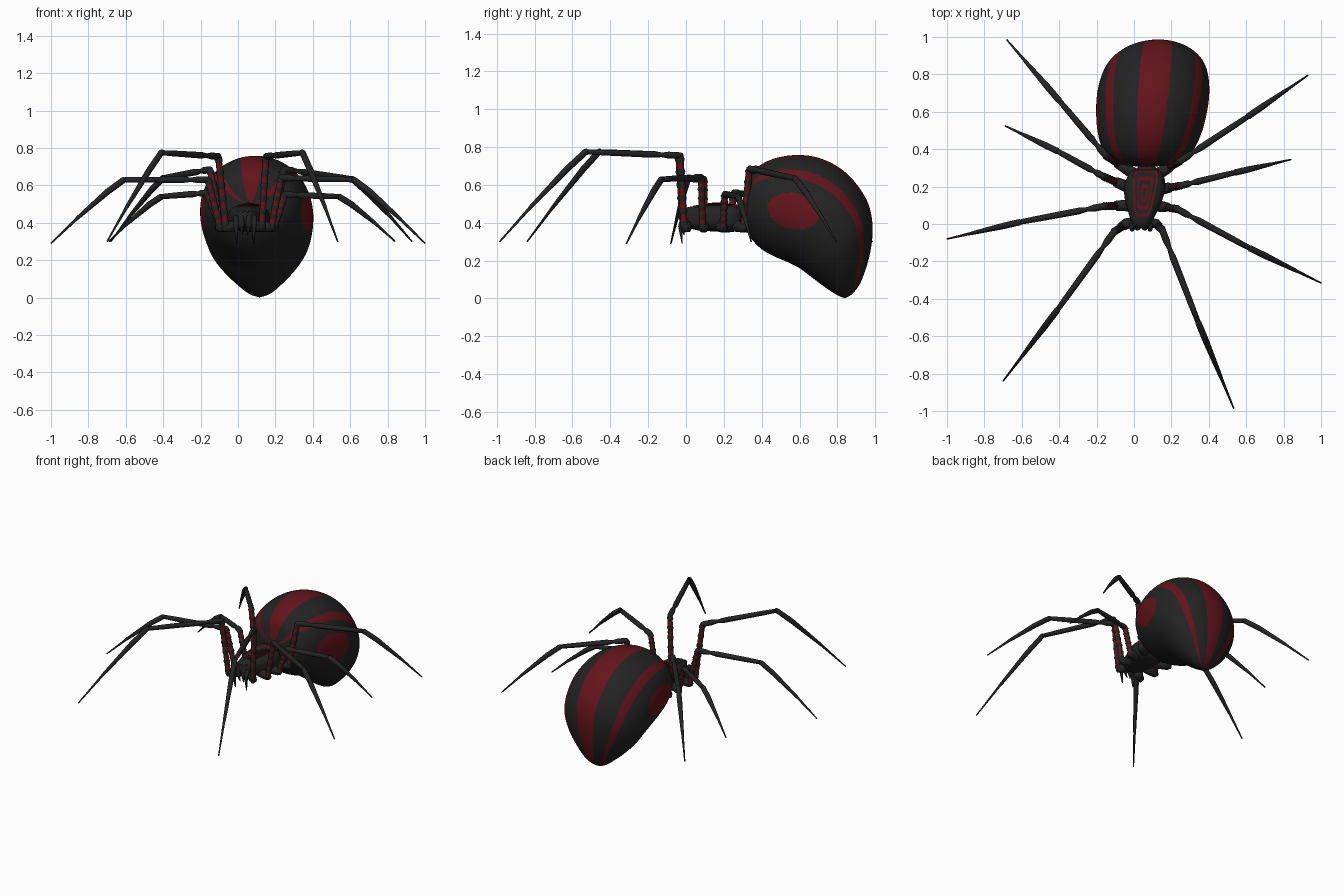
import bpy, math
from mathutils import Vector

if "Cube" in bpy.data.objects:
    bpy.data.objects.remove(bpy.data.objects["Cube"])


def material(name, rgb):
    m = bpy.data.materials.new(name)
    m.diffuse_color = (*rgb, 1)
    m.use_nodes = True
    m.node_tree.nodes["Principled BSDF"].inputs["Base Color"].default_value = m.diffuse_color
    return m


BLACK = material("black", (0.017, 0.017, 0.018))
RED = material("red", (0.125, 0.007, 0.011))


def axis_x(y):
    # the body is turned slightly, so its midline drifts with y
    return 0.04 + 0.09 * y


def loft(name, rings, mat_of=lambda i, j, c: 0, smooth=True):
    n = len(rings[0])
    verts = [v for r in rings for v in r]
    faces, mats = [], []
    for i in range(len(rings) - 1):
        for j in range(n):
            k = (j + 1) % n
            f = (i * n + j, i * n + k, (i + 1) * n + k, (i + 1) * n + j)
            faces.append(f)
            mats.append(mat_of(i, j, sum((verts[a] for a in f), Vector()) / 4))
    faces += [tuple(reversed(range(n))), tuple(range(len(verts) - n, len(verts)))]
    mats += [0, 0]
    me = bpy.data.meshes.new(name)
    me.from_pydata([tuple(v) for v in verts], [], faces)
    me.materials.append(BLACK)
    me.materials.append(RED)
    for p, m in zip(me.polygons, mats):
        p.material_index = m
        p.use_smooth = smooth
    ob = bpy.data.objects.new(name, me)
    bpy.context.collection.objects.link(ob)
    return ob


def tube(name, path, normal, red=(), sides=10):
    # path holds (point, radius) pairs; red lists the coloured segments
    rings = []
    for i, (p, r) in enumerate(path):
        a, b = path[max(i - 1, 0)][0], path[min(i + 1, len(path) - 1)][0]
        v = (b - a).normalized().cross(normal).normalized()
        rings.append([p + r * (math.cos(t) * normal + math.sin(t) * v)
                      for t in (2 * math.pi * k / sides for k in range(sides))])
    return loft(name, rings, lambda i, j, c: int(i in red))


def ball(name, loc, size):
    bpy.ops.mesh.primitive_uv_sphere_add(segments=16, ring_count=10, location=loc)
    ob = bpy.context.object
    ob.name, ob.scale = name, size
    ob.data.materials.append(BLACK)
    bpy.ops.object.shade_smooth()


def catmull(rows, steps):
    out = []
    for i in range(len(rows) - 1):
        p = [rows[min(max(i + d, 0), len(rows) - 1)] for d in (-1, 0, 1, 2)]
        for s in range(steps):
            t = s / steps
            out.append([0.5 * (2 * b + (c - a) * t + (2 * a - 5 * b + 4 * c - d) * t * t
                               + (3 * b - a - 3 * c + d) * t ** 3) for a, b, c, d in zip(*p)])
    return out + [list(rows[-1])]


# Abdomen: slanted sections (top y, top z, bottom y, bottom z, half width)
rows = [(.306, .49, .306, .49, .001), (.315, .56, .31, .43, .10), (.345, .66, .32, .36, .18),
        (.44, .73, .35, .31, .24), (.58, .758, .40, .26, .277), (.72, .737, .46, .225, .295),
        (.85, .66, .53, .195, .30), (.95, .53, .60, .16, .286), (.985, .40, .66, .115, .255),
        (.975, .25, .72, .07, .19), (.93, .10, .77, .035, .11), (.885, .03, .81, .012, .055),
        (.845, .003, .843, .001, .001)]
COLS = 180
rings = []
for ty, tz, by, bz, w in catmull(rows, 9):
    ring = []
    for k in range(COLS):
        a = math.radians(k * 360 / COLS)
        c, s = math.cos(a), math.sin(a)
        y = (ty + by) / 2 + c * (ty - by) / 2
        ring.append(Vector((axis_x(y) + s * w, y, (tz + bz) / 2 + c * (tz - bz) / 2)))
    rings.append(ring)


def abdomen_colour(i, j, c):
    a = (j + 0.5) * 360 / COLS
    a = min(a, 360 - a)
    if a < 16 or 46 < a < 58:
        return 1
    dy, dz = c.y - .57, c.z - .462
    u, v = dy * .97 - dz * .22, dy * .22 + dz * .97
    return int(a < 130 and (u / .14) ** 2 + (v / .095) ** 2 < 1)


loft("abdomen", rings, abdomen_colour)

# Carapace and waist: sections (y, half width, centre z, half height)
rings = []
for y, w, zc, h in catmull([(-.025, .025, .43, .03), (0, .05, .43, .05), (.06, .075, .425, .065),
                            (.13, .10, .425, .07), (.20, .11, .425, .073), (.27, .09, .425, .07),
                            (.30, .05, .425, .045), (.34, .03, .43, .03)], 4):
    rings.append([Vector((axis_x(y) + w * math.copysign(abs(math.cos(a)) ** .75, math.cos(a)), y,
                          zc + h * math.copysign(abs(math.sin(a)) ** .75, math.sin(a))))
                  for a in (2 * math.pi * k / 32 for k in range(32))])
loft("carapace", rings)

# Nested red and black plates on the back of the head
for n, f in enumerate((1, .82, .64, .46, .30, .14)):
    yc, L = .165, .125 * f + (.01 if n else 0)
    fr, bk = .045 * f, .07 * f
    corners = [(-fr * .6, -L), (fr * .6, -L), (fr, -L * .85), (bk, L * .8), (bk * .8, L),
               (-bk * .8, L), (-bk, L * .8), (-fr, -L * .85)]
    loft("back_plate_%d" % n,
         [[Vector((axis_x(yc + y) + x, yc + y, z + .04 * min(y + .03, 0)))
           for x, y in corners] for z in (.46, .495 + .0025 * n)],
         lambda i, j, c: 0, False)
    ob = bpy.data.objects["back_plate_%d" % n]
    for p in ob.data.polygons:
        p.material_index = (n + 1) % 2

# Legs: hip y, side, femur top, knee, tip
legs = {
    "front_leg_right": (.02, 1, (.15, -.03, .755), (.345, -.53, .775), (.533, -.985, .30)),
    "front_leg_left": (.02, -1, (-.105, -.04, .755), (-.41, -.46, .775), (-.70, -.84, .30)),
    "second_leg_right": (.10, 1, (.23, .08, .64), (.62, -.13, .63), (1.0, -.315, .29)),
    "second_leg_left": (.10, -1, (-.16, .095, .63), (-.61, .01, .63), (-1.0, -.08, .29)),
    "third_leg_right": (.18, 1, (.25, .205, .55), (.54, .275, .54), (.84, .345, .30)),
    "third_leg_left": (.18, -1, (-.165, .255, .56), (-.41, .39, .54), (-.69, .525, .30)),
    "rear_leg_right": (.26, 1, (.245, .335, .685), (.61, .575, .635), (.93, .795, .30)),
    "rear_leg_left": (.26, -1, (-.15, .365, .685), (-.40, .66, .64), (-.68, .985, .30)),
}
for name, (hy, side, ft, kn, tip) in legs.items():
    ft, kn, tip = Vector(ft), Vector(kn), Vector(tip)
    hip = Vector((axis_x(hy) + side * .05, hy, .385))
    low = hip.lerp(ft, .6)
    low.z = .375
    d = tip - hip
    normal = Vector((-d.y, d.x, 0)).normalized()
    # Coxa beads under the body
    tube(name + "_coxa", [(hip, .022), (hip.lerp(low, .3), .032), (hip.lerp(low, .65), .03),
                          (low, .027), (low + (low - hip) * .25, .012)], normal)
    # Banded femur
    path, red, bands = [(low - Vector((0, 0, .022)), .012)], [], 11
    for b in range(bands):
        path.append((low.lerp(ft, b / bands), .017))
        path.append((low.lerp(ft, (b + .5) / bands), .018 if b % 2 else .022))
        if b % 2:
            red += [len(path) - 2, len(path) - 1]
    path.append((ft + Vector((0, 0, .008)), .012))
    tube(name + "_femur", path, normal, red)
    # Tibia and tapering foot
    foot = kn.lerp(tip, .64) + Vector((0, 0, .012))
    tube(name + "_tibia", [(ft - (kn - ft).normalized() * .012, .012), (ft, .018),
                           (ft.lerp(kn, .12), .019), (ft.lerp(kn, .2), .012),
                           (ft.lerp(kn, .3), .018), (ft.lerp(kn, .8), .016), (kn, .014)], normal)
    tube(name + "_foot", [(kn + Vector((0, 0, .002)) - (tip - kn) * .02, .010), (kn, .017),
                          (kn.lerp(foot, .35) + Vector((0, 0, .008)), .017),
                          (foot, .010), (foot.lerp(tip, .06), .0085), (tip, .004)], normal)

# Jaws, feelers and eyes
for s, side in ((1, "right"), (-1, "left")):
    X = Vector((1, 0, 0))
    cx = .038
    ball("jaw_" + side, (cx + s * .02, -.015, .405), (.019, .02, .045))
    tube("fang_" + side, [(Vector((cx + s * .02, -.02, .375)), .01),
                          (Vector((cx + s * .012, -.01, .335)), .002)], X)
    tube("feeler_" + side, [(Vector((cx + s * .045, .02, .41)), .012),
                            (Vector((cx + s * .05, -.02, .43)), .014),
                            (Vector((cx + s * .048, -.03, .38)), .012),
                            (Vector((cx + s * .045, -.02, .29)), .003)], X)
    ball("inner_eye_" + side, (cx + s * .012, -.02, .462), (.009,) * 3)
    ball("outer_eye_" + side, (cx + s * .034, -.005, .465), (.009,) * 3)
